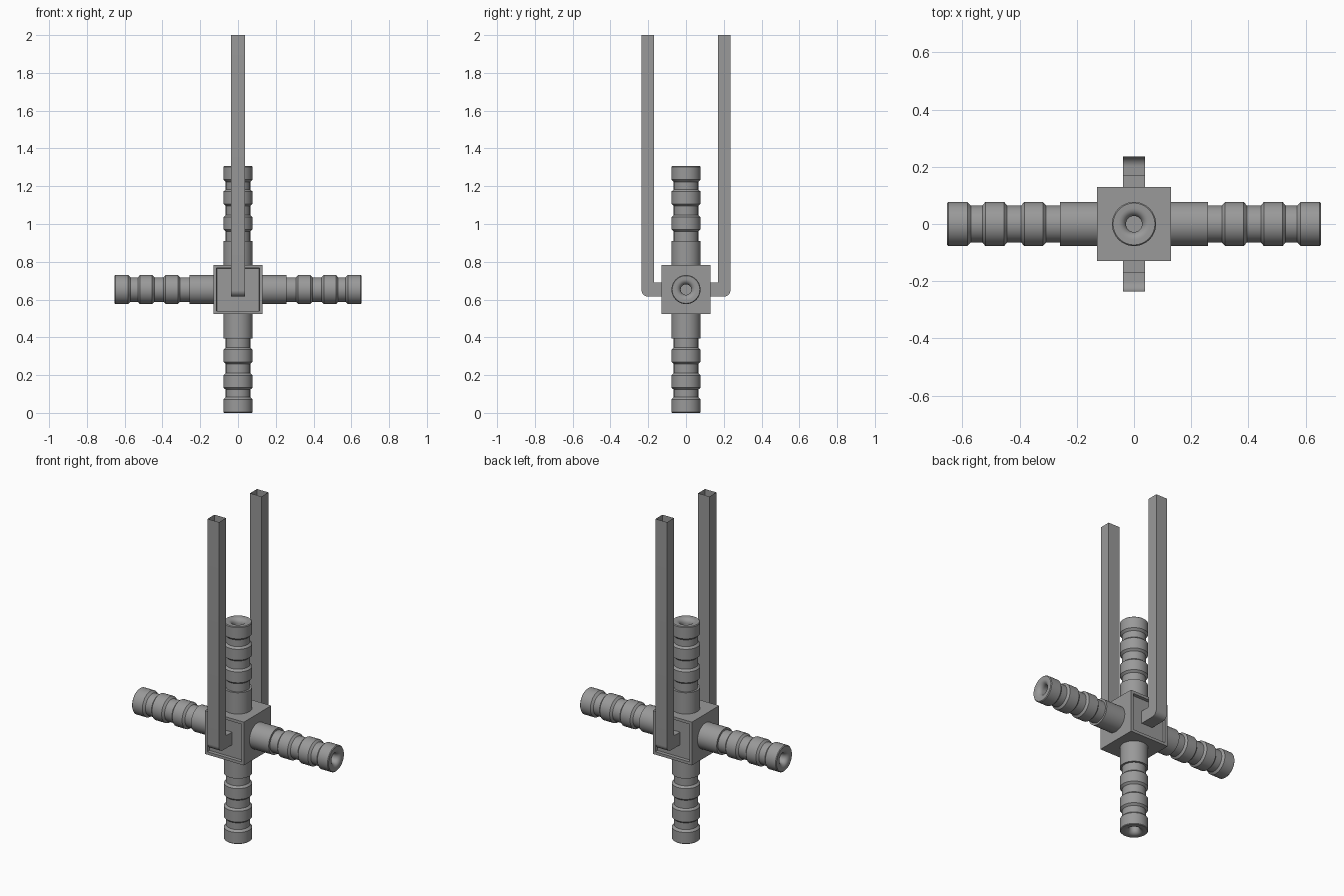
import bpy, bmesh, math
from mathutils import Matrix, Vector

if "Cube" in bpy.data.objects:
    bpy.data.objects.remove(bpy.data.objects["Cube"], do_unlink=True)

CENTRE = 0.653   # height of the hub centre, also the reach of each arm
HALF = 0.13      # half the hub's width

grey = bpy.data.materials.new("plain grey")
grey.use_nodes = True
grey.diffuse_color = (0.32, 0.32, 0.32, 1)
grey.node_tree.nodes["Principled BSDF"].inputs["Base Color"].default_value = grey.diffuse_color


def finish(name, bm, smooth=False):
    mesh = bpy.data.meshes.new(name)
    bm.to_mesh(mesh)
    bm.free()
    mesh.materials.append(grey)
    obj = bpy.data.objects.new(name, mesh)
    obj.location.z = CENTRE
    bpy.context.collection.objects.link(obj)
    if smooth:
        bpy.ops.object.select_all(action='DESELECT')
        obj.select_set(True)
        bpy.context.view_layer.objects.active = obj
        bpy.ops.object.shade_smooth_by_angle(angle=math.radians(30))
    return obj


# Hub: a block with a shallow framed recess on its front and back
bm = bmesh.new()
bmesh.ops.create_cube(bm, size=2 * HALF)
panels = [f for f in bm.faces if abs(f.normal.y) > 0.9]
bmesh.ops.inset_individual(bm, faces=panels, thickness=0.024)
for panel in panels:
    inward = -panel.normal.copy()
    bmesh.ops.inset_individual(bm, faces=[panel], thickness=0.001)
    bmesh.ops.translate(bm, verts=panel.verts, vec=inward * 0.02)
finish("hub", bm)

# Ribbed arm profile: distance along the arm, radius
WIDE, NECK = 0.077, 0.065
profile = [(HALF, WIDE), (0.258, WIDE), (0.258, NECK)]
for start in (0.307, 0.443):
    profile += [(start, NECK), (start + 0.011, WIDE), (start + 0.076, WIDE), (start + 0.087, NECK)]
profile += [(0.57, NECK), (0.582, WIDE), (CENTRE - 0.004, WIDE), (CENTRE, WIDE - 0.004)]
# Flared socket in the tip
for i in range(7):
    a = math.radians(15 * i)
    profile.append((CENTRE - 0.027 * (1 - math.cos(a)), 0.055 - 0.027 * math.sin(a)))
profile += [(CENTRE - 0.06, 0.028), (CENTRE - 0.06, 0)]


def arm(name, direction):
    bm = bmesh.new()
    verts = [bm.verts.new((r, 0, d)) for d, r in profile]
    edges = [bm.edges.new(pair) for pair in zip(verts, verts[1:])]
    bmesh.ops.spin(bm, geom=verts + edges, cent=(0, 0, 0), axis=(0, 0, 1),
                   angle=math.tau, steps=48)
    bmesh.ops.remove_doubles(bm, verts=bm.verts, dist=0.0001)
    bmesh.ops.recalc_face_normals(bm, faces=bm.faces)
    # The first band of the arm must face outward
    side = min(bm.faces, key=lambda f: f.calc_center_median().z)
    middle = side.calc_center_median()
    if side.normal.dot(Vector((middle.x, middle.y, 0))) < 0:
        bmesh.ops.reverse_faces(bm, faces=bm.faces)
    turn = Vector((0, 0, 1)).rotation_difference(Vector(direction)).to_matrix().to_4x4()
    bm.transform(turn)
    finish(name, bm, smooth=True)


arm("left_arm", (1, 0, 0))
arm("right_arm", (-1, 0, 0))
arm("top_arm", (0, 0, 1))
arm("bottom_arm", (0, 0, -1))


# Rail: a thin hollow square tube, bent at the hub and open at its upper end
def rail(name, turn):
    near, inner, outer, half = 0.11, 0.169, 0.235, 0.038
    top, bend = 2 - CENTRE, 0.035
    outline = [(inner, top), (inner, half), (near, half), (near, -half)]
    for i in range(9):
        a = math.radians(-90 + 90 * i / 8)
        outline.append((outer - bend + bend * math.cos(a), -half + bend + bend * math.sin(a)))
    outline.append((outer, top))
    bm = bmesh.new()
    face = bm.faces.new([bm.verts.new((-half, y, z)) for y, z in outline])
    made = bmesh.ops.extrude_face_region(bm, geom=[face])["geom"]
    bmesh.ops.translate(bm, vec=(2 * half, 0, 0),
                        verts=[v for v in made if isinstance(v, bmesh.types.BMVert)])
    bmesh.ops.recalc_face_normals(bm, faces=bm.faces)
    ends = [f for f in bm.faces if f.normal.z > 0.9 and f.calc_center_median().z > 1]
    ends += [f for f in bm.faces if f.normal.y < -0.9 and f.calc_center_median().y < near + 0.01]
    bmesh.ops.delete(bm, geom=ends, context='FACES')
    bm.transform(Matrix.Rotation(turn, 4, 'Z'))
    finish(name, bm, smooth=True)


rail("back_rail", 0)
rail("front_rail", math.pi)
